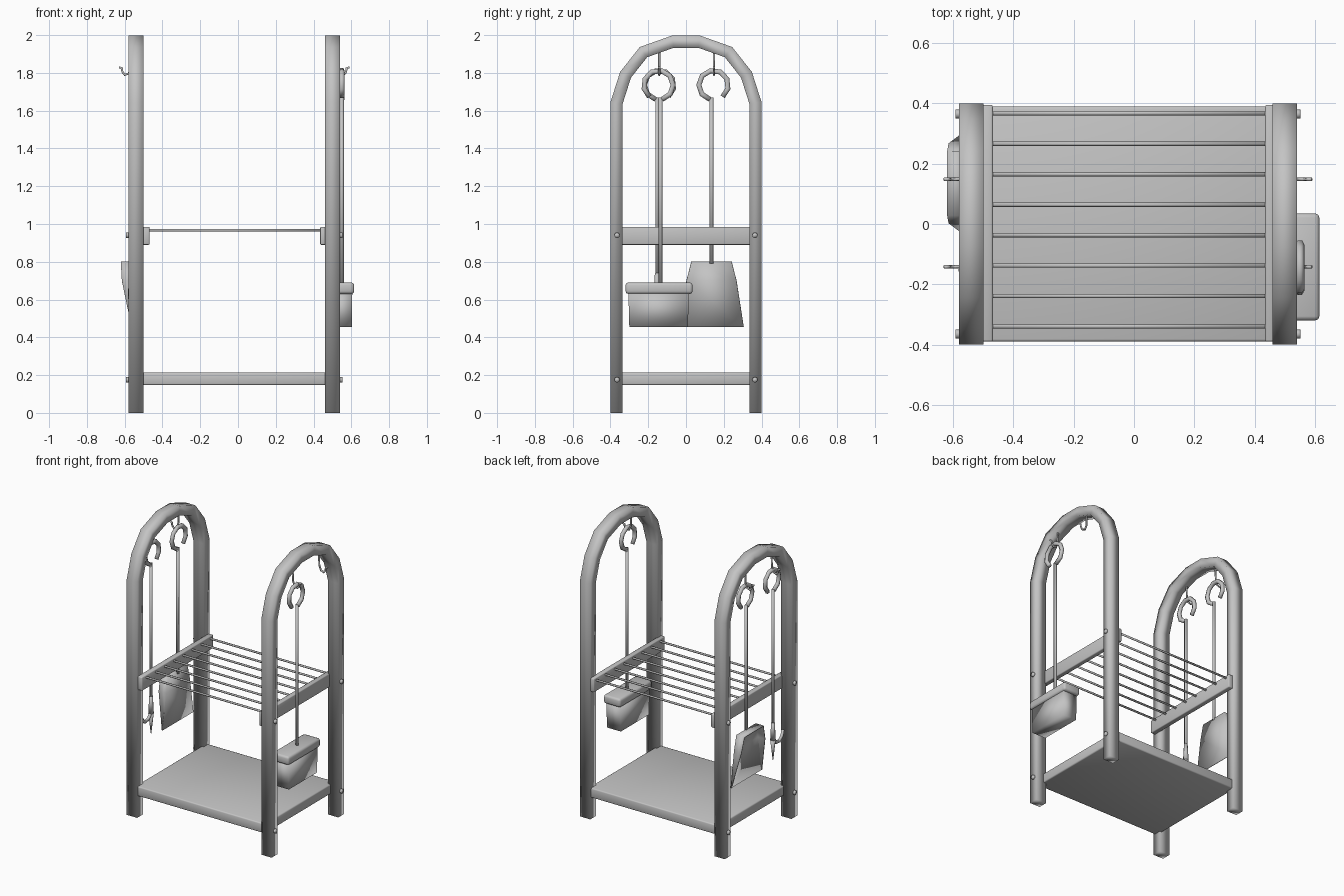
import bpy, bmesh
from math import sin, cos, pi, radians
from mathutils import Vector

cube = bpy.data.objects.get("Cube")
if cube:
    bpy.data.objects.remove(cube, do_unlink=True)

steel = bpy.data.materials.new("grey_steel")
steel.use_nodes = True
grey = (0.55, 0.55, 0.55, 1)
steel.diffuse_color = grey
steel.node_tree.nodes["Principled BSDF"].inputs["Base Color"].default_value = grey


def finish(name, bm, smooth=True):
    bmesh.ops.recalc_face_normals(bm, faces=bm.faces)
    for f in bm.faces:
        f.smooth = smooth
    mesh = bpy.data.meshes.new(name)
    bm.to_mesh(mesh)
    bm.free()
    mesh.materials.append(steel)
    obj = bpy.data.objects.new(name, mesh)
    bpy.context.collection.objects.link(obj)
    return obj


def sweep(name, path, section, ref):
    """Sweep a section (along ref, across the path) with mitred corners."""
    bm = bmesh.new()
    pts, ref, rings = [Vector(p) for p in path], Vector(ref), []
    for i, p in enumerate(pts):
        a = (p - pts[max(i - 1, 0)]).normalized()
        b = (pts[min(i + 1, len(pts) - 1)] - p).normalized()
        t = (a + b).normalized()
        side = t.cross(ref).normalized() / max(t.dot(b if b.length else a), 0.5)
        rings.append([bm.verts.new(p + ref * u + side * v) for u, v in section])
    n = len(section)
    for r, s in zip(rings, rings[1:]):
        for k in range(n):
            bm.faces.new((r[k], r[(k + 1) % n], s[(k + 1) % n], s[k]))
    bm.faces.new(rings[0])
    bm.faces.new(rings[-1])
    return finish(name, bm)


def circle(r, n=6):
    return [(r * cos(2 * pi * k / n), r * sin(2 * pi * k / n)) for k in range(n)]


def box(name, lo, hi, bevel=0, taper=1):
    bm = bmesh.new()
    bmesh.ops.create_cube(bm, size=1)
    lo, hi = Vector(lo), Vector(hi)
    for v in bm.verts:
        s = taper if v.co.z < 0 else 1
        v.co = (lo + hi) / 2 + Vector((v.co.x * s, v.co.y * s, v.co.z)) * (hi - lo)
    if bevel:
        bmesh.ops.bevel(bm, geom=bm.edges[:], offset=bevel, segments=2,
                        profile=0.5, affect='EDGES')
    return finish(name, bm)


LEFT, RIGHT = 0.50, -0.54    # centre planes of the two arches
X, Y = (1, 0, 0), (0, 1, 0)

# Arched side frames of square bar
half = [(0.368, 0), (0.368, 1.64), (0.32, 1.79), (0.225, 1.91), (0.07, 1.965)]
profile = half + [(-y, z) for y, z in reversed(half)]
bar = [(0.04, 0.032), (-0.04, 0.032), (-0.04, -0.032), (0.04, -0.032)]
for side, x in (("left", LEFT), ("right", RIGHT)):
    sweep(side + "_arch", [(x, y, z) for y, z in profile], bar, X)

# Bottom shelf, rack rails and rack rods
box("bottom_shelf", (-0.52, -0.39, 0.147), (0.48, 0.39, 0.215), 0.008)
box("right_rail", (-0.505, -0.39, 0.89), (-0.468, 0.395, 0.985), 0.006)
box("left_rail", (0.435, -0.39, 0.89), (0.47, 0.395, 0.985), 0.006)
for i in range(8):
    y = -0.34 + i * 0.101
    sweep(f"rack_rod_{i + 1}", [(-0.475, y, 0.967), (0.445, y, 0.967)], circle(0.007), Y)

# Bolt heads and tool hooks on both arches
for side, x, s in (("left", LEFT, 1), ("right", RIGHT, -1)):
    for y in (-0.365, 0.365):
        for z in (0.175, 0.94):
            sweep(side + "_bolt", [(x, y, z), (x + s * 0.045, y, z), (x + s * 0.052, y, z)],
                  circle(0.015, 8), Y)
    for y in (-0.142, 0.148):
        hook = [(0.02, 1.96), (0.025, 1.83), (0.038, 1.797), (0.06, 1.79),
                (0.072, 1.805), (0.075, 1.825), (0.09, 1.83)]
        sweep(side + "_hook", [(x + s * dx, y, z) for dx, z in hook], circle(0.006), Y)


def tool_handle(name, x, yc, gap, bottom):
    """Open ring handle that runs straight into the shaft."""
    z0, r = 1.735, 0.078
    path = []
    for k in range(9):
        a = radians(-52 - 26 + 26 + k * 38.5)
        path.append((x, yc + gap * r * cos(a), z0 + r * sin(a)))
    sweep(name + "_ring", path, circle(0.015), X)
    y = yc - gap * 0.011
    sweep(name + "_shaft", [(x, y, z0 - r + 0.012), (x, y, bottom)], circle(0.011), X)
    return y


# Brush on the left side
bx = 0.55
tool_handle("brush", bx, -0.146, -1, 0.68)
box("brush_head", (bx - 0.065, -0.32, 0.63), (bx + 0.065, 0.035, 0.69), 0.014)
box("brush_bristles", (bx - 0.055, -0.305, 0.455), (bx + 0.055, 0.015, 0.64), 0, 0.97)

# Poker on the right side: spear point with a curled barb
px = -0.565
y = tool_handle("poker", px, -0.142, 1, 0.70)
bm = bmesh.new()
for z, h, r1, r2 in ((0.68, 0.12, 0.012, 0.018), (0.55, 0.14, 0.018, 0.002)):
    cone = bmesh.ops.create_cone(bm, cap_ends=True, segments=8, radius1=r2, radius2=r1, depth=h)
    bmesh.ops.translate(bm, verts=cone["verts"], vec=(px, y, z))
finish("poker_point", bm)
barb = [(0, 0.63), (-0.03, 0.59), (-0.07, 0.585), (-0.10, 0.61), (-0.11, 0.65)]
sweep("poker_barb", [(px, y + dy, z) for dy, z in barb], circle(0.011), X)

# Shovel on the right side: flared back plate, top wall and tapering side walls
sx = -0.56
yc = tool_handle("shovel", sx, 0.146, 1, 0.79)
bm = bmesh.new()
outline = [(0.105, 0.80), (0.13, 0.70), (0.168, 0.455)]
depth = (0.06, 0.055, 0.004)
back, rim = {}, {}
for s in (-1, 1):
    back[s] = [bm.verts.new((sx, yc + s * w, z)) for w, z in outline]
    rim[s] = [bm.verts.new((sx - d, yc + s * w, z)) for (w, z), d in zip(outline, depth)]
    for i in (0, 1):
        bm.faces.new((back[s][i], back[s][i + 1], rim[s][i + 1], rim[s][i]))
for i in (0, 1):
    bm.faces.new((back[-1][i], back[-1][i + 1], back[1][i + 1], back[1][i]))
bm.faces.new((back[-1][0], back[1][0], rim[1][0], rim[-1][0]))
scoop = finish("shovel_scoop", bm)
wall = scoop.modifiers.new("sheet_thickness", 'SOLIDIFY')
wall.thickness = 0.006
wall.offset = 0
